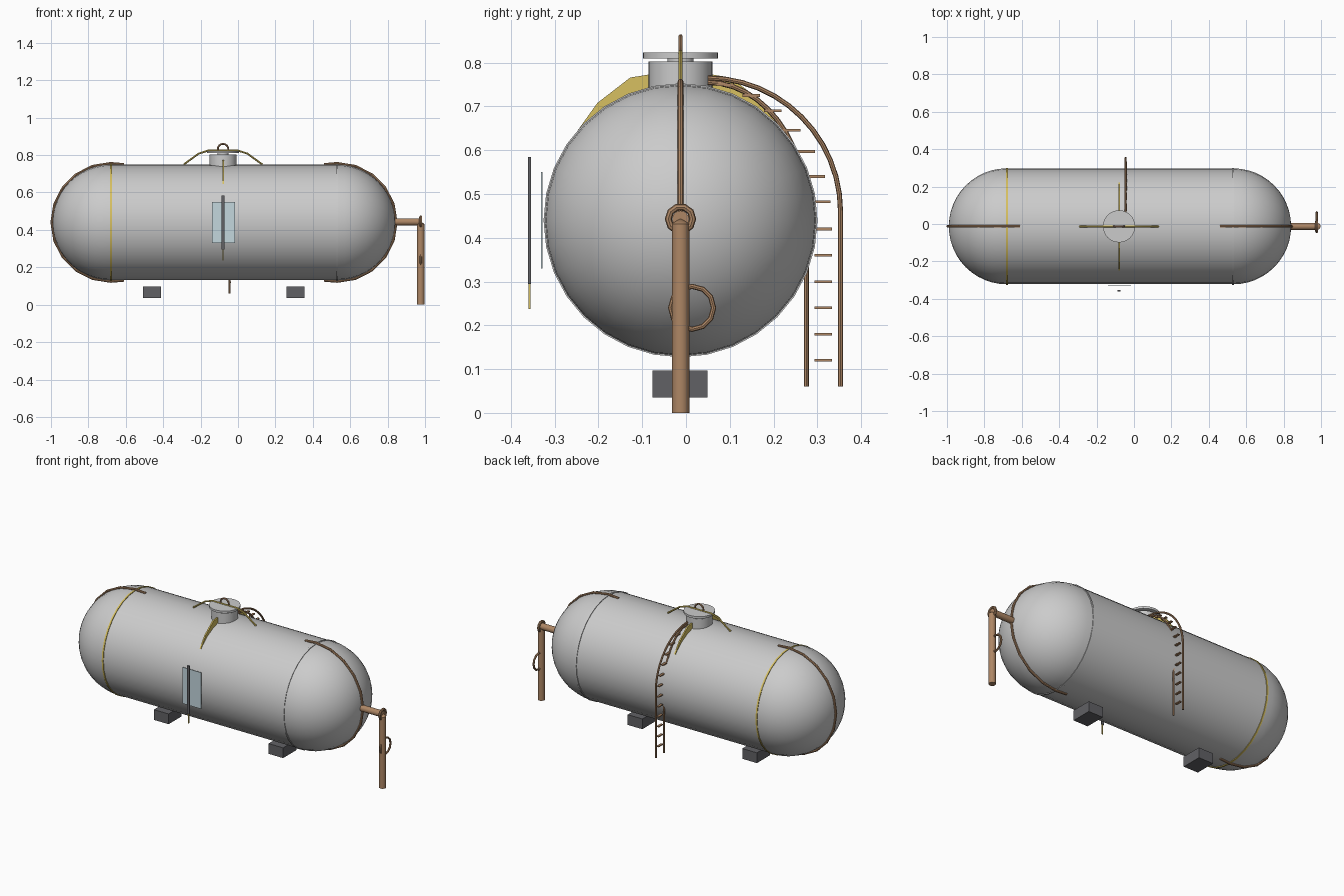
import bpy, bmesh
from math import pi, sin, cos, sqrt, radians
from mathutils import Vector, Matrix

if "Cube" in bpy.data.objects:
    bpy.data.objects.remove(bpy.data.objects["Cube"])

CY, CZ, R = -0.0125, 0.44, 0.31
XL, XR, MX = -0.68, 0.53, -0.08


def mat(name, rgba):
    m = bpy.data.materials.new(name)
    m.diffuse_color = rgba
    m.use_nodes = True
    m.node_tree.nodes["Principled BSDF"].inputs["Base Color"].default_value = m.diffuse_color
    return m


BROWN = mat("rust_brown", (0.42, 0.24, 0.13, 1))
YELLOW = mat("yellow", (0.68, 0.53, 0.12, 1))
GLASS = mat("pale_glass", (0.55, 0.68, 0.73, 1))
DARK = mat("dark_grey", (0.12, 0.12, 0.13, 1))


def finish(bm, name, m=None, smooth=True):
    bmesh.ops.recalc_face_normals(bm, faces=bm.faces)
    me = bpy.data.meshes.new(name)
    bm.to_mesh(me)
    bm.free()
    ob = bpy.data.objects.new(name, me)
    bpy.context.collection.objects.link(ob)
    if m:
        me.materials.append(m)
    if smooth:
        bpy.ops.object.select_all(action='DESELECT')
        ob.select_set(True)
        bpy.context.view_layer.objects.active = ob
        bpy.ops.object.shade_smooth_by_angle(angle=radians(35))
    return ob


def lathe(name, profile, center, axis='Z', sides=32, m=None):
    """Spin (radius, height) points about an axis through center."""
    bm = bmesh.new()
    vs = [bm.verts.new((r, 0, h)) for r, h in profile]
    es = [bm.edges.new(p) for p in zip(vs, vs[1:])]
    bmesh.ops.spin(bm, geom=vs + es, cent=(0, 0, 0), axis=(0, 0, 1),
                   angle=2 * pi, steps=sides, use_duplicate=False)
    bmesh.ops.remove_doubles(bm, verts=bm.verts, dist=1e-5)
    if axis == 'X':
        bm.transform(Matrix.Rotation(pi / 2, 4, 'Y'))
    elif axis == 'Y':
        bm.transform(Matrix.Rotation(pi / 2, 4, 'X'))
    bm.transform(Matrix.Translation(center))
    return finish(bm, name, m)


def box(name, x, y, z, m=None):
    bm = bmesh.new()
    bmesh.ops.create_cube(bm, size=1)
    bm.transform(Matrix.Translation([sum(a) / 2 for a in (x, y, z)]) @
                 Matrix.Diagonal([a[1] - a[0] for a in (x, y, z)] + [1]))
    return finish(bm, name, m, False)


def tube(name, pts, r, m, closed=False, sides=8):
    """Sweep a round section along a planar path."""
    bm = bmesh.new()
    P = [Vector(p) for p in pts]
    n = len(P)
    nrm = (P[1] - P[0]).cross(P[n // 2] - P[0])
    if nrm.length < 1e-7:
        nrm = (P[1] - P[0]).orthogonal()
    nrm.normalize()
    rings = []
    for i, p in enumerate(P):
        a = P[(i - 1) % n] if closed or i else p
        b = P[(i + 1) % n] if closed or i < n - 1 else p
        side = (b - a).normalized().cross(nrm)
        rings.append([bm.verts.new(p + r * (cos(t) * side + sin(t) * nrm))
                      for t in (2 * pi * k / sides for k in range(sides))])
    for i in range(n if closed else n - 1):
        A, B = rings[i], rings[(i + 1) % n]
        for k in range(sides):
            j = (k + 1) % sides
            bm.faces.new((A[k], A[j], B[j], B[k]))
    if not closed:
        bm.faces.new(rings[0])
        bm.faces.new(rings[-1])
    return finish(bm, name, m)


def circle(c, r, n, plane):
    out = []
    for i in range(n):
        u, v = r * cos(2 * pi * i / n), r * sin(2 * pi * i / n)
        out.append(Vector(c) + Vector((u, 0, v) if plane == 'XZ' else (0, u, v)))
    return out


# tank shell and rounded ends
lathe("tank_shell", [(R - 0.001, XL), (R - 0.001, XR)], (0, CY, CZ), 'X')
for name, x, s in (("left", XL, -1), ("right", XR, 1)):
    prof = [(R - 0.02, x)] + [(R * cos(t), x + s * R * sin(t))
            for t in (pi / 2 * i / 12 for i in range(13))]
    lathe(name + "_tank_end", prof, (0, CY, CZ), 'X')
    # seam band
    w = 0.005
    lathe(name + "_seam_band", [(R - .01, x - w), (R + .003, x - w), (R + .003, x + w),
          (R - .01, x + w)], (0, CY, CZ), 'X', m=YELLOW if s < 0 else None)
    # strap following the end from top to bottom
    rs = R + 0.006
    arc = [(x + s * rs * cos(t), CY, CZ + rs * sin(t))
           for t in (pi / 2 - pi * i / 10 for i in range(11))]
    tail = x - s * 0.07
    tube(name + "_end_strap", [(tail, CY, CZ + R)] + arc + [(tail, CY, CZ - R)], 0.007, BROWN)

# feet
for name, x in (("left", -0.46), ("right", 0.307)):
    box(name + "_foot", (x - .049, x + .049), (-.077, .049), (.035, .097), DARK)

# manhole neck, lid and lifting ring
lathe("manhole_neck", [(.073, .72), (.073, .803), (0, .803)], (MX, CY, 0))
lathe("manhole_stem", [(.03, .80), (.03, .812)], (MX, CY, 0), sides=16)
lathe("manhole_lid", [(0, .81), (.086, .81), (.086, .823), (0, .823)], (MX, CY, 0))
tube("lid_ring", circle((MX, CY, .832), .028, 16, 'XZ'), .005, BROWN, True)

# yellow brace over the lid and side fins
half = [(-.21, .75), (-.13, .808), (-.08, .824)]
brace = [(MX + x, CY, z) for x, z in half] + [(MX - x, CY, z) for x, z in reversed(half)]
tube("lid_brace", brace, .005, YELLOW)
for name, s in (("front", -1), ("back", 1)):
    fin = [(.06, .775), (.115, .766), (.19, .708), (.235, .645)]
    inner = [(y, CZ + sqrt(R * R - y * y) - .015) for y in (.22, .17, .11, .06)]
    bm = bmesh.new()
    f = bm.faces.new([bm.verts.new((MX - .004, CY + s * y, z)) for y, z in fin + inner])
    g = bmesh.ops.extrude_face_region(bm, geom=[f])['geom']
    bmesh.ops.translate(bm, vec=(.008, 0, 0), verts=[v for v in g if isinstance(v, bmesh.types.BMVert)])
    finish(bm, name + "_fin", YELLOW, False)

# outlet pipe, elbow ring, drop pipe and hand wheel
PX = 0.977
lathe("outlet_pipe", [(0, .83), (.019, .83), (.019, .98), (0, .98)], (0, CY, .443), 'X', 16, BROWN)
tube("elbow_ring", circle((PX, CY, .443), .028, 10, 'YZ'), .008, BROWN, True)
lathe("drop_pipe", [(0, 0), (.02, 0), (.02, .432), (0, .445)], (PX, CY, 0), 'Z', 16, BROWN)
tube("hand_wheel", circle((PX, .014, .24), .049, 12, 'YZ'), .006, BROWN, True)

# ladder with curved top
LX = -0.045
for name, y, top in (("outer", .353, .765), ("inner", .275, .755)):
    arc = [(LX, .05 + (y - .05) * cos(t), .46 + (top - .46) * sin(t))
           for t in (pi / 2 * i / 12 for i in range(13))]
    tube(name + "_ladder_rail", [(LX, y, .06)] + arc, .0058, BROWN)
rungs = [(.314, .12 + .06 * i) for i in range(6)] + [
    (.31, .482), (.298, .54), (.275, .597), (.241, .646), (.198, .69), (.149, .725), (.09, .75)]
for i, (y, z) in enumerate(rungs):
    box("rung_%02d" % i, (LX - .007, LX + .007), (y - .02, y + .02), (z - .003, z + .003), BROWN)

# sight glass and level gauge
box("sight_glass", (-.14, -.015), (-.331, -.328), (.33, .55), GLASS)
box("gauge_bar", (MX - .008, MX + .008), (-.361, -.354), (.295, .585), DARK)
box("gauge_pin", (MX - .003, MX + .003), (-.36, -.355), (.237, .30), YELLOW)
